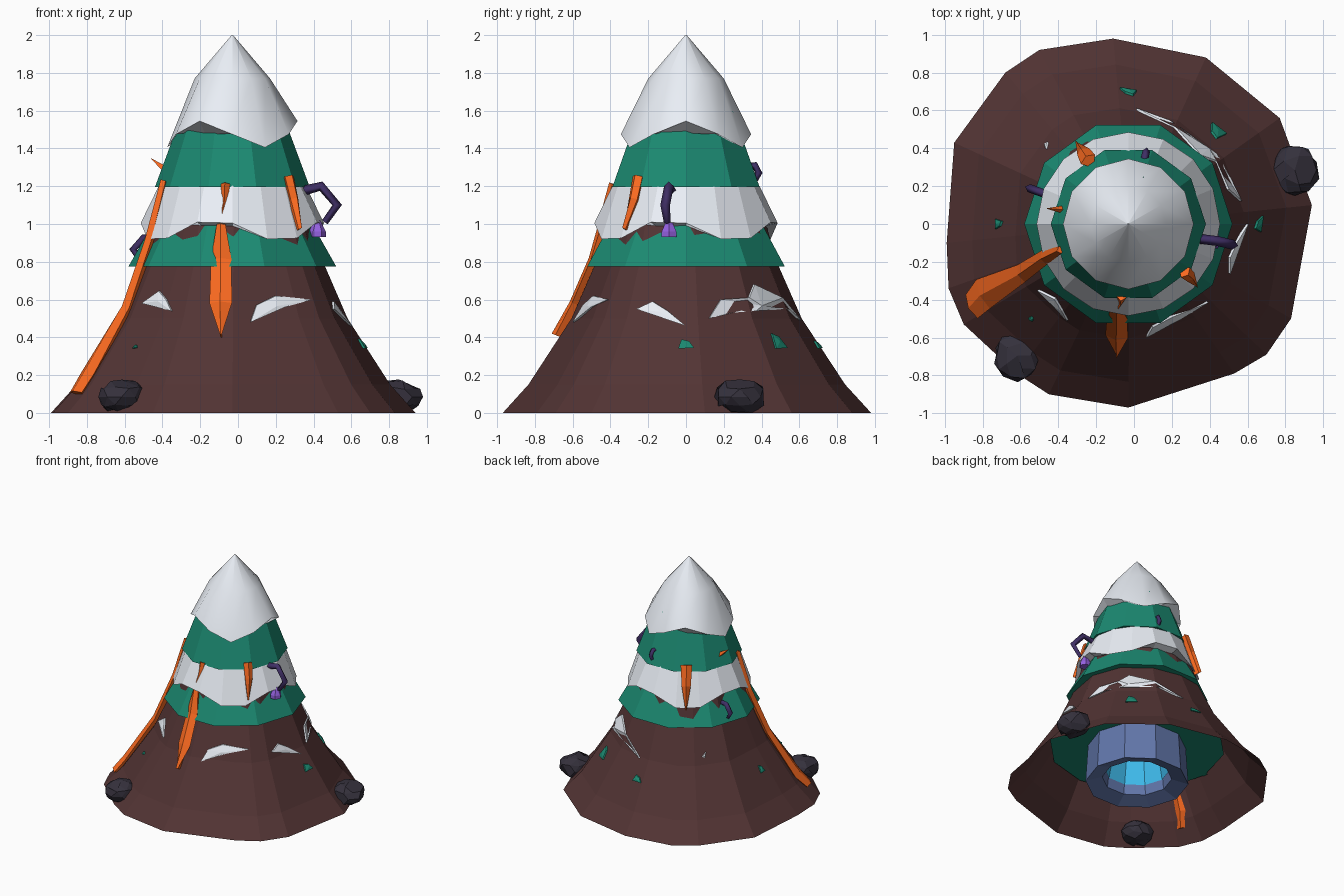
import bpy, bmesh, random
from math import cos, sin, pi, radians, atan2, hypot
from mathutils import Vector

if "Cube" in bpy.data.objects:
    bpy.data.objects.remove(bpy.data.objects["Cube"])

random.seed(4)
CX = -0.03  # axis of the tree tiers


def mat(name, *rgb):
    m = bpy.data.materials.new(name)
    m.diffuse_color = (*rgb, 1)
    m.use_nodes = True
    m.node_tree.nodes["Principled BSDF"].inputs["Base Color"].default_value = m.diffuse_color
    return m


BROWN = mat("brown_rock", .085, .034, .034)
GREEN = mat("green", .011, .25, .165)
SNOW = mat("snow", .82, .86, .92)
LAVA = mat("lava", 1, .15, .015)
PURPLE = mat("purple", .05, .028, .13)
LILAC = mat("lilac", .3, .12, .75)
STONE = mat("stone", .035, .03, .045)
BLUE = mat("blue_bark", .12, .18, .4)
CYAN = mat("cyan", .05, .5, .85)


def mesh(name, verts, faces, m, smooth=False):
    me = bpy.data.meshes.new(name)
    me.from_pydata(verts, [], faces)
    me.materials.append(m)
    ob = bpy.data.objects.new(name, me)
    bpy.context.collection.objects.link(ob)
    if smooth:
        for p in me.polygons:
            p.use_smooth = True
    return ob


def loft(name, rings, m, cap_first=False, cap_last=False, closed=False, smooth=False):
    n = len(rings[0])
    verts = [v for r in rings for v in r]
    faces = []
    for i in range(len(rings) if closed else len(rings) - 1):
        a, b = i * n, ((i + 1) % len(rings)) * n
        faces += [(a + j, a + (j + 1) % n, b + (j + 1) % n, b + j) for j in range(n)]
    if cap_first:
        faces.append(tuple(reversed(range(n))))
    if cap_last:
        faces.append(tuple(range((len(rings) - 1) * n, len(rings) * n)))
    return mesh(name, verts, faces, m, smooth)


def ring(r, z, n, cx=CX, wave=0, k=0, ph=0, turn=0):
    out = []
    for j in range(n):
        a = 2 * pi * j / n + radians(turn)
        out.append((cx + r * cos(a), r * sin(a), z + wave * cos(k * (a - radians(ph)))))
    return out


# Mountain: irregular outline, scaled along a flared profile, open underneath
outline = [(.94, .1), (.77, .56), (.38, .88), (-.11, .98), (-.5, .92), (-.68, .8),
           (-.95, .43), (-.99, -.1), (-.98, -.34), (-.9, -.53), (-.62, -.79),
           (-.45, -.9), (-.03, -.97), (.53, -.79), (.7, -.69), (.83, -.5)]
profile = [(0, 1), (.15, .86), (.5, .625), (.8, .49), (1.2, .375), (1.4, .31)]
loft("mountain", [[(x * s - .02 * (1 - s), y * s, z) for x, y in outline]
                  for z, s in profile], BROWN, cap_last=True)


def wall(a, z, off=.012):
    """Point on the mountain wall at angle a (degrees) and height z."""
    d = Vector((cos(radians(a)), sin(radians(a))))
    R = .97
    for i in range(len(outline)):
        p, q = Vector(outline[i]), Vector(outline[(i + 1) % len(outline)])
        e = q - p
        den = d.x * e.y - d.y * e.x
        if abs(den) > 1e-9:
            t = (p.x * e.y - p.y * e.x) / den
            u = (p.x * d.y - p.y * d.x) / den
            if t > 0 and 0 <= u <= 1:
                R = t
    for (z0, s0), (z1, s1) in zip(profile, profile[1:]):
        if z0 <= z <= z1:
            s = s0 + (s1 - s0) * (z - z0) / (z1 - z0)
    r = R * s + off
    return Vector((r * d.x - .02 * (1 - s), r * d.y, z))


# Green tiers, each closed underneath
for name, z, r, z2, r2, n in [("lower_tier", .34, .685, .75, .42, 12),
                              ("middle_tier", .775, .55, 1.2, .31, 10),
                              ("upper_tier", 1.195, .41, 1.6, .26, 10)]:
    loft(name, [ring(r, z, n), ring(r2, z2, n)], GREEN, True, True)

# Snow caps with wavy hems and a tucked lip
loft("top_snow", [ring(.29, 1.48, 12), ring(.345, 1.475, 12, wave=.07, k=3),
                  ring(.20, 1.77, 12), ring(.004, 2.0, 12)], SNOW, True, True
     ).data.polygons.foreach_set("use_smooth", [False] * 12 + [True] * 24 + [False] * 2)
loft("middle_snow", [ring(.42, .99, 16), ring(.485, .965, 16, wave=.06, k=4, ph=-12),
                     ring(.395, 1.19, 16), ring(.33, 1.3, 16)], SNOW)


# Fragments of snow and green breaking through the mountain wall
def patch(name, pts, m):
    c = [sum(p[i] for p in pts) / len(pts) for i in (0, 1)]
    outer = [wall(a, z) for a, z in pts]
    inner = [wall(a, z, -.02) for a, z in pts]
    n = len(pts)
    v = outer + inner + [wall(*c, .02)]
    f = [(i, (i + 1) % n, 2 * n) for i in range(n)]
    f += [(i, n + i, n + (i + 1) % n, (i + 1) % n) for i in range(n)]
    mesh(name, v, f, m)


for p in ([(215, .58), (224, .645), (231, .6), (236, .54)],
          [(277, .48), (281, .57), (293, .62), (314, .6), (297, .56)],
          [(333, .55), (341, .59), (350, .54), (360, .46)],
          [(12, .5), (20, .6), (37, .61), (45, .68), (66, .61), (88, .49), (70, .55), (40, .54), (25, .53)],
          [(136, .56), (139, .59), (138, .55)]):
    patch("lower_snow", p, SNOW)
for a, w, h in [(48, 4, .08), (92, 3.5, .04), (0, 3.5, .05), (180, 2, .05), (223, 1, .02)]:
    patch("green_tip", [(a - w, .34), (a + w, .345), (a + w * .4, .34 + h * .8), (a - w * .6, .34 + h)], GREEN)


# Lava streams: raised ribbons given as (angle, height, half width)
def lava(name, path, off=.012):
    rings = []
    for a, z, w in path:
        c = wall(a, z, 0)
        side = Vector((-sin(radians(a)), cos(radians(a)), 0)) * w
        out = Vector((cos(radians(a)), sin(radians(a)), .4))
        rings.append([c + side + out * off, c + out * (off + .02), c - side + out * off, c - out * .02])
    loft(name, rings, LAVA, True, True)


lava("left_lava", [(200, 1.22, .02), (201, .9, .04), (204, .55, .05), (205, .2, .085), (207, .1, .07)], .02)
lava("front_lava", [(262, 1.2, .025), (262, 1.1, .012), (260, .98, .025), (261, .8, .055),
                    (262, .57, .06), (263, .4, .004)], .03)
lava("right_lava", [(318, 1.24, .035), (318, 1.12, .03), (316, .96, .004)], .03)
lava("back_lava", [(124, 1.24, .045), (124, 1.08, .035), (124, .9, .004)], .035)

# Small lava spike on the upper tier
loft("lava_spike", [[(-.36, .05, 1.24), (-.36, .1, 1.25), (-.37, .075, 1.3)],
                    [(-.46, .08, 1.345), (-.458, .083, 1.345), (-.46, .083, 1.348)]], LAVA, True, True)


# Bent purple hooks
def hook(name, pts, r):
    cu = bpy.data.curves.new(name, "CURVE")
    cu.dimensions = "3D"
    cu.bevel_depth = r
    cu.bevel_resolution = 0
    cu.use_fill_caps = True
    s = cu.splines.new("POLY")
    s.points.add(len(pts) - 1)
    for q, p in zip(s.points, pts):
        q.co = (*p, 1)
    s.points[-1].radius = .7
    cu.materials.append(PURPLE)
    bpy.context.collection.objects.link(bpy.data.objects.new(name, cu))


hook("right_hook", [(.3, -.07, 1.16), (.36, -.08, 1.18), (.44, -.09, 1.2), (.525, -.11, 1.1), (.46, -.1, 1.01)], .026)
hook("left_hook", [(-.42, .14, .91), (-.5, .17, .925), (-.555, .19, .865), (-.525, .18, .82)], .022)
hook("back_hook", [(.05, .3, 1.3), (.06, .365, 1.31), (.065, .385, 1.27), (.06, .36, 1.22)], .02)

# Lantern hanging from the right hook
loft("lantern", [ring(r, z, 6, cx=0) for r, z in [(.045, .93), (.045, .96), (.025, 1.0), (.015, 1.02)]],
     LILAC, True, True).location = (.42, -.09, 0)


# Boulders at the foot
def boulder(name, loc, size):
    me = bpy.data.meshes.new(name)
    bm = bmesh.new()
    bmesh.ops.create_icosphere(bm, subdivisions=2, radius=1)
    for v in bm.verts:
        v.co *= random.uniform(.92, 1.06)
    bmesh.ops.dissolve_limit(bm, angle_limit=radians(22), verts=bm.verts, edges=bm.edges)
    for v in bm.verts:
        v.co = Vector((v.co.x * size[0], v.co.y * size[1], max(v.co.z * size[2], -loc[2])))
    bm.to_mesh(me)
    bm.free()
    me.materials.append(STONE)
    ob = bpy.data.objects.new(name, me)
    ob.location = loc
    bpy.context.collection.objects.link(ob)


boulder("front_boulder", (-.615, -.695, .085), (.13, .135, .095))
boulder("right_boulder", (.85, .285, .085), (.13, .145, .095))

# Hollow trunk hidden inside, with a bright core
loft("trunk", [ring(.38, .34, 10), ring(.4, .02, 10), ring(.27, .06, 10), ring(.24, .34, 10)], BLUE)
loft("trunk_core", [ring(.255, .14, 10), ring(.22, .33, 10)], CYAN, cap_last=True)
